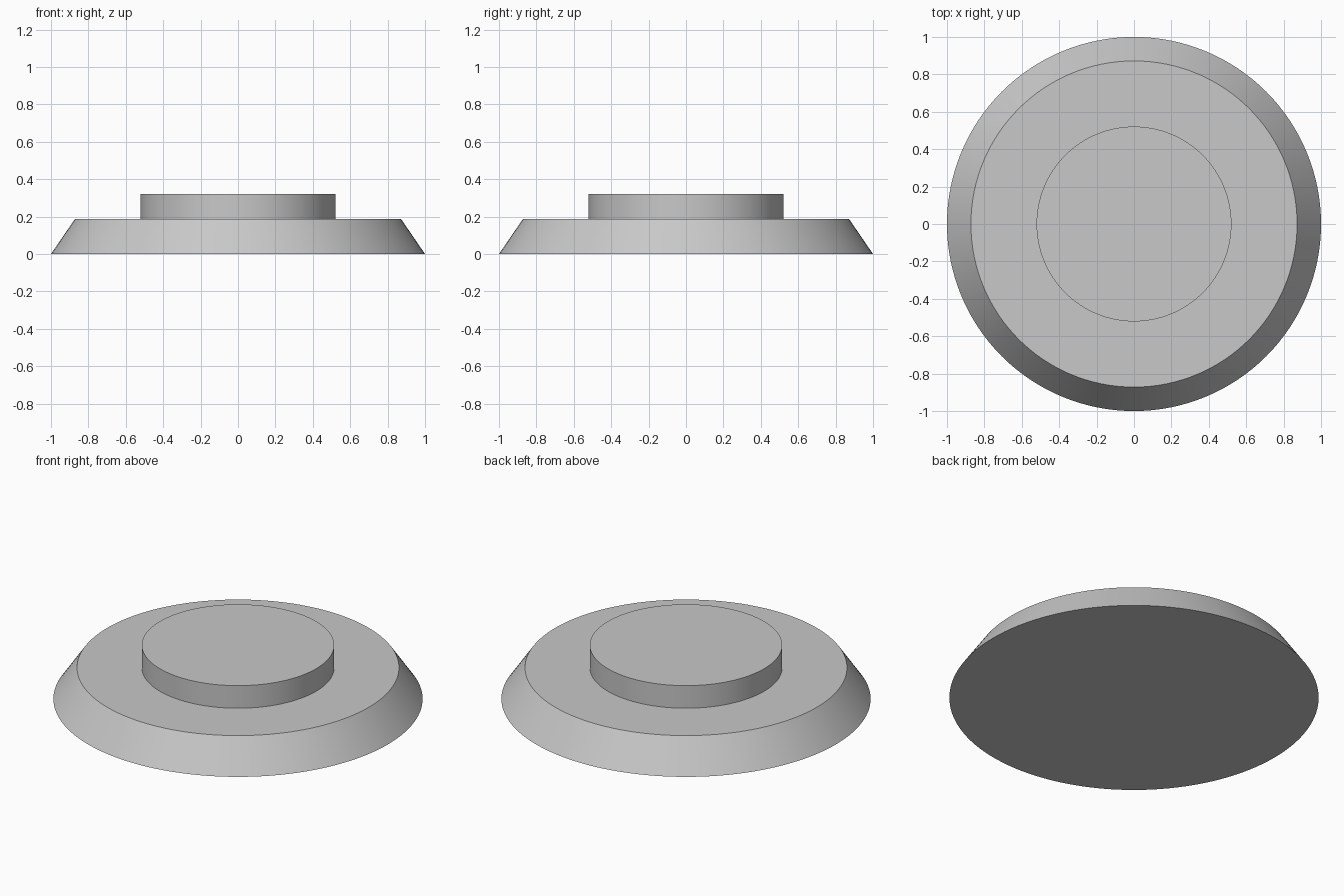
import bpy
import math

cube = bpy.data.objects.get("Cube")
if cube:
    bpy.data.objects.remove(cube, do_unlink=True)

SIDES = 128

grey = bpy.data.materials.new("plain grey")
grey.use_nodes = True
colour = (0.58, 0.58, 0.58, 1)
grey.diffuse_color = colour
grey.node_tree.nodes["Principled BSDF"].inputs["Base Color"].default_value = colour


def round_part(name, bottom_radius, top_radius, z_low, z_high):
    bpy.ops.mesh.primitive_cone_add(
        vertices=SIDES, radius1=bottom_radius, radius2=top_radius,
        depth=z_high - z_low, location=(0, 0, (z_low + z_high) / 2))
    part = bpy.context.object
    part.name = name
    part.data.materials.append(grey)
    bpy.ops.object.shade_smooth_by_angle(angle=math.radians(30))
    return part


# Wide base with a sloping rim
round_part("sloped_base", 1.0, 0.872, 0, 0.187)

# Straight-sided disc resting on the base
round_part("raised_disc", 0.521, 0.521, 0.187, 0.322)
